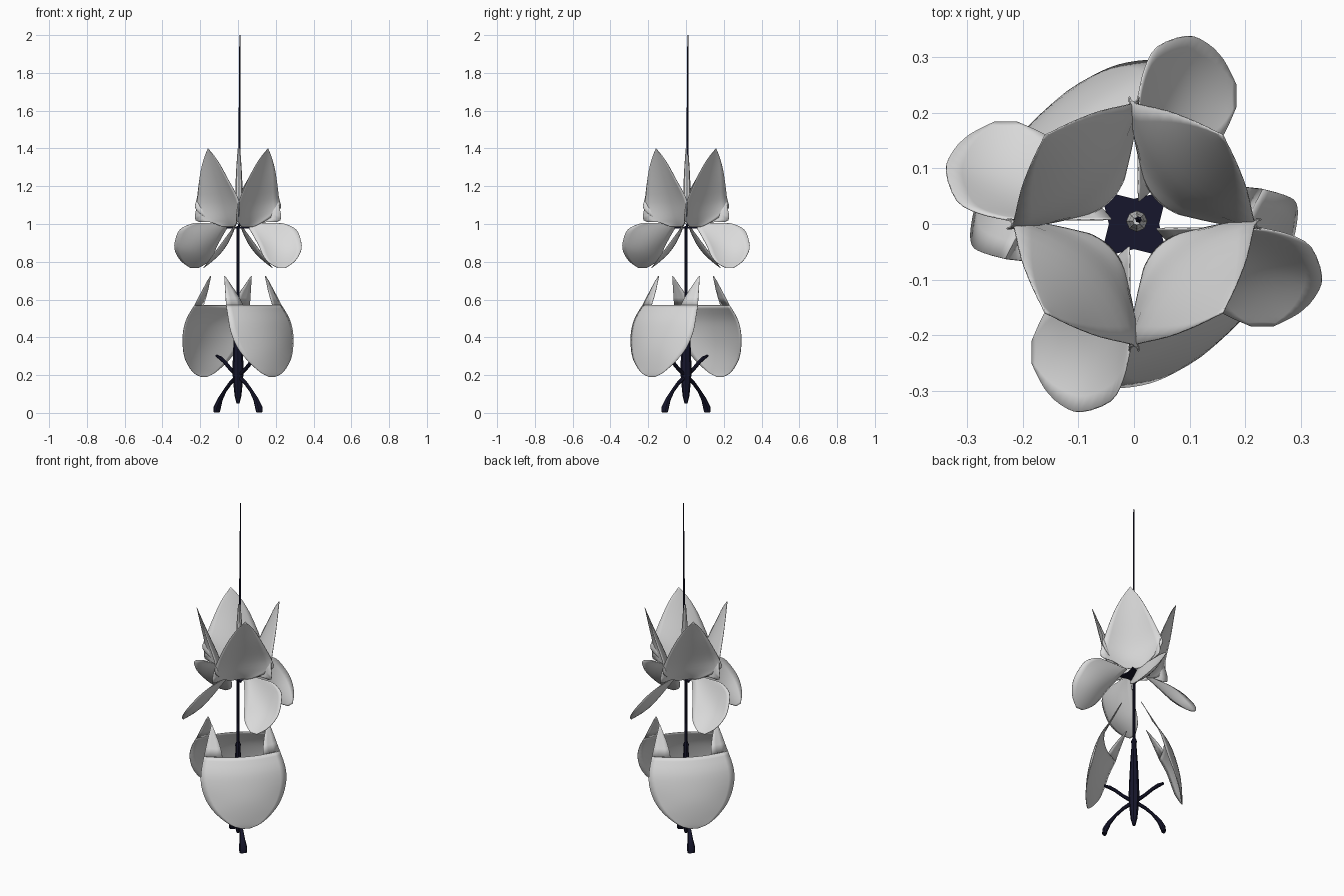
import bpy, math
from mathutils import Vector, Matrix

if "Cube" in bpy.data.objects:
    bpy.data.objects.remove(bpy.data.objects["Cube"])

def material(name, rgb):
    m = bpy.data.materials.new(name)
    m.diffuse_color = (*rgb, 1)
    m.use_nodes = True
    m.node_tree.nodes["Principled BSDF"].inputs["Base Color"].default_value = m.diffuse_color
    return m

pale = material("pale grey", (0.7, 0.7, 0.7))
dark = material("dark navy", (0.008, 0.008, 0.025))
R2 = math.sqrt(0.5)

def make(name, verts, faces, mat, angle=40):
    me = bpy.data.meshes.new(name)
    me.from_pydata([tuple(v) for v in verts], [], faces)
    me.validate()
    me.materials.append(mat)
    ob = bpy.data.objects.new(name, me)
    bpy.context.collection.objects.link(ob)
    bpy.ops.object.select_all(action='DESELECT')
    ob.select_set(True)
    bpy.context.view_layer.objects.active = ob
    bpy.ops.object.shade_smooth_by_angle(angle=math.radians(angle))
    return ob

def grid(rows, start=0):
    n = len(rows[0])
    return [(start + r * n + c, start + r * n + c + 1, start + (r + 1) * n + c + 1, start + (r + 1) * n + c)
            for r in range(len(rows) - 1) for c in range(n - 1)]

def sheets(name, patches, mat, turn):
    """Thin leaf made of one or more point grids, turned about z."""
    rot = Matrix.Rotation(turn, 3, 'Z')
    verts, faces = [], []
    for rows in patches:
        faces += grid(rows, len(verts))
        verts += [rot @ Vector(p) for row in rows for p in row]
    ob = make(name, verts, faces, mat)
    mod = ob.modifiers.new("thickness", 'SOLIDIFY')
    mod.thickness = 0.003
    mod.offset = 0

def smooth_rows(keys, steps=3):
    """Catmull-Rom interpolation of profile rows."""
    out = []
    for i in range(len(keys) - 1):
        p = [Vector(keys[max(0, min(len(keys) - 1, i + d))]) for d in (-1, 0, 1, 2)]
        for s in range(steps):
            t = s / steps
            out.append(0.5 * (2 * p[1] + (p[2] - p[0]) * t + (2 * p[0] - 5 * p[1] + 4 * p[2] - p[3]) * t * t
                              + (3 * p[1] - p[0] - 3 * p[2] + p[3]) * t ** 3))
    return out + [Vector(keys[-1])]

def diag(u, v, z):
    """u runs outwards on the front-right diagonal, v across it."""
    return ((u + v) * R2, (v - u) * R2, z)

def leaf(keys, cols=10):
    """Rows of height, outward distance, half width, edge set-back, right edge lift, left edge lift."""
    rows = []
    for z, u, hw, drop, right, left in smooth_rows(keys):
        hw = max(hw, 0.001)
        rows.append([diag(u - drop * s * s, hw * s, z + s * s * (right if s > 0 else left))
                     for s in [2 * c / cols - 1 for c in range(cols + 1)]])
    return rows

# upper pointed petals: steep, hollow on the outside, right lower corner raised
upper = leaf([(.985, .06, .045, -.01, 0, 0), (1.01, .073, .105, -.035, .01, 0),
              (1.04, .085, .165, -.068, .04, -.02), (1.12, .112, .152, -.042, .02, -.01),
              (1.25, .166, .10, -.02, 0, 0), (1.34, .202, .05, -.006, 0, 0), (1.4, .225, 0, 0, 0, 0)])
for i in range(4):
    sheets(f"upper_petal_{i + 1}", [upper], pale, i * math.pi / 2)

# round hanging petals, cupped towards the upper side
hang = []
for s, a0, a1 in smooth_rows([(0, .04, .23), (.07, .05, .28), (.2, .07, .318), (.5, .11, .337),
                              (.7, .13, .325), (.87, .16, .295), (1, .21, .25)]):
    row = []
    for c in range(9):
        bulge = -.028 * (1 - (c / 4 - 1) ** 2) * math.sin(math.pi * s)
        row.append((-.008 - .175 * s - .81 * bulge, -(a0 + (a1 - a0) * c / 8), 1.005 - .238 * s + .58 * bulge))
    hang.append(row)
for i in range(4):
    sheets(f"round_petal_{i + 1}", [hang], pale, i * math.pi / 2)

# big lower petals with a notch between two horns
low = leaf([(.19, .255, .02, 0, 0, 0), (.215, .257, .085, .005, 0, 0), (.28, .255, .163, .025, 0, 0),
            (.35, .247, .21, .045, 0, 0), (.43, .228, .232, .05, 0, 0), (.5, .203, .228, .048, 0, 0),
            (.57, .16, .207, .042, 0, 0)], 14)
patches = [low]
for side in (-1, 1):
    patches.append([[diag(ui + (uo - ui) * k / 3, side * (vi + (vo - vi) * k / 3), z) for k in range(0, 4)][::side]
                    for z, ui, vi, uo, vo in [(.57, .148, .11, .118, .207), (.61, .125, .115, .102, .194),
                                              (.65, .10, .125, .085, .181), (.70, .068, .142, .064, .164),
                                              (.725, .052, .151, .052, .154)]])
for i in range(2):
    sheets(f"lower_petal_{i + 1}", patches, pale, i * math.pi)

def tube(name, path, mat, sides=8):
    """Tube along points with (position, width, thickness)."""
    verts, faces = [], []
    pts = [Vector(p[0]) for p in path]
    for i, (p, w, t) in enumerate(path):
        d = (pts[min(i + 1, len(pts) - 1)] - pts[max(i - 1, 0)]).normalized()
        side = Vector((R2, R2, 0))
        up = d.cross(side).normalized()
        for k in range(sides):
            a = 2 * math.pi * k / sides
            verts.append(pts[i] + side * w * math.cos(a) + up * t * math.sin(a))
    for i in range(len(path) - 1):
        for k in range(sides):
            j = (k + 1) % sides
            faces.append((i * sides + k, i * sides + j, (i + 1) * sides + j, (i + 1) * sides + k))
    n = len(verts)
    faces += [tuple(range(sides))[::-1], tuple(range(n - sides, n))]
    make(name, verts, faces, mat)

# central stem, body and needle
tube("stem", [((0, 0, z), r, r) for z, r in
              [(.05, .008), (.09, .018), (.17, .026), (.22, .03), (.35, .025), (.45, .02), (.55, .013),
               (.57, .016), (.59, .008), (.99, .007)]], dark)
tube("needle", [((.006, .006, .98), .006, .006), ((.008, .008, 1.4), .006, .006),
                ((.01, .01, 2.0), .003, .003)], dark, 6)

# pale spindle round the needle
tube("spindle", [((.005, .005, z), r, r) for z, r in
                 [(1.0, .014), (1.1, .019), (1.2, .019), (1.3, .014), (1.4, .007)]], pale)

# small dark hub, a four-pointed plate
hub = []
for z in (.975, .983):
    for k in range(8):
        a, r = math.pi / 4 * k, .045 if k % 2 == 0 else .085
        hub.append((r * math.cos(a), r * math.sin(a), z))
make("hub", hub, [tuple(range(8))[::-1], tuple(range(8, 16))] +
     [(k, (k + 1) % 8, 8 + (k + 1) % 8, 8 + k) for k in range(8)], dark)

# legs with flattened feet, and upcurved arms, on one diagonal
for i, s in enumerate((1, -1)):
    tube(f"leg_{i + 1}", [(diag(s * u, 0, z), w, t) for u, z, w, t in
                          [(.01, .19, .012, .012), (.06, .155, .01, .01), (.10, .115, .01, .009),
                           (.135, .07, .015, .013), (.155, .03, .023, .016), (.16, .003, .02, .012)]], dark)
    tube(f"arm_{i + 1}", [(diag(s * u, 0, z), w, t) for u, z, w, t in
                          [(.01, .20, .012, .012), (.06, .235, .01, .01), (.10, .27, .011, .01),
                           (.13, .29, .013, .01), (.16, .303, .01, .006)]], dark)
